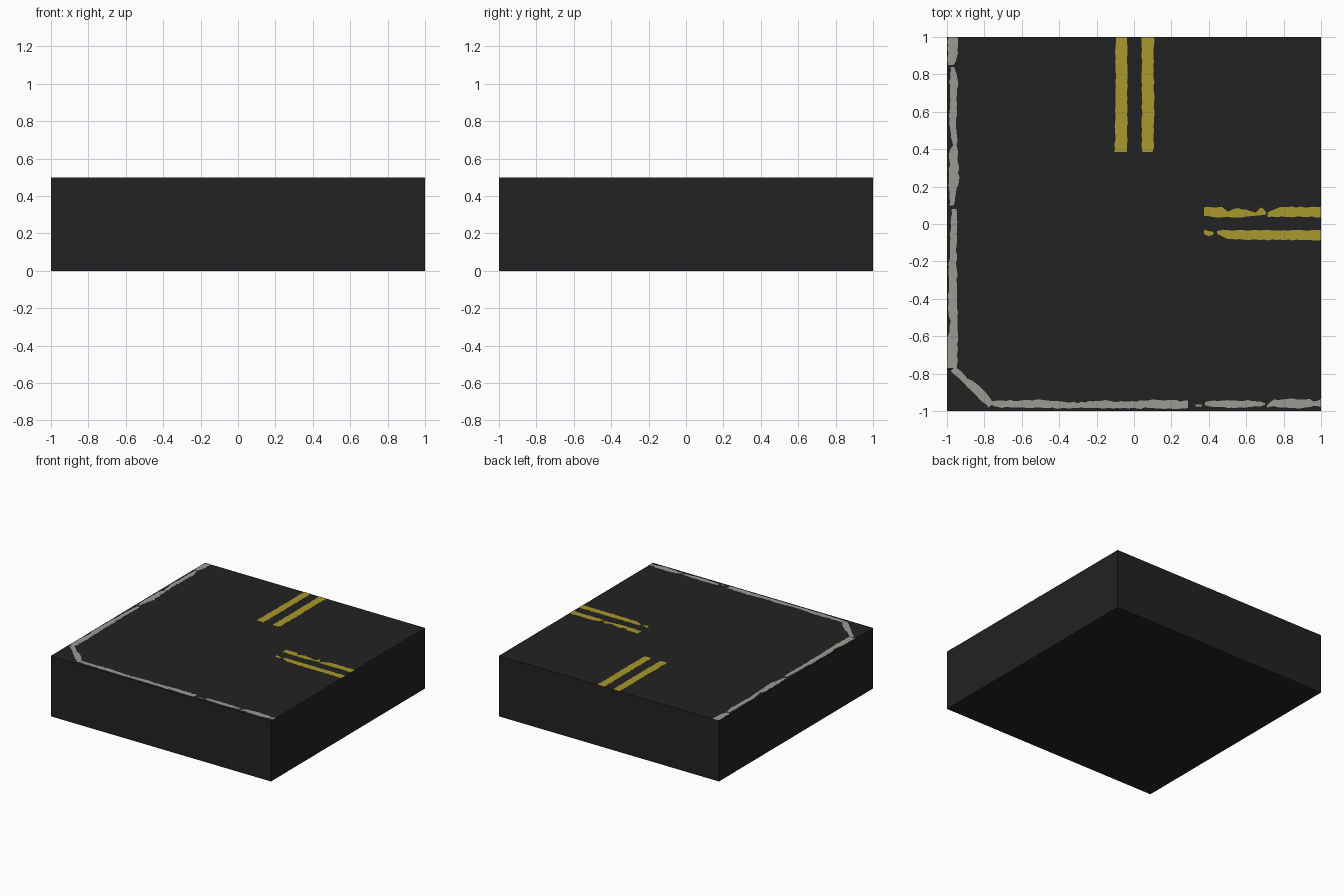
import bpy, bmesh, random

random.seed(4)
TOP, LIFT = 0.498, 0.0015


def material(name, rgb):
    m = bpy.data.materials.new(name)
    m.diffuse_color = (*rgb, 1)
    return m


ASPHALT = material("dark asphalt", (0.016, 0.016, 0.016))
YELLOW = material("faded yellow paint", (0.392, 0.315, 0.026))
WHITE = material("worn white paint", (0.33, 0.33, 0.30))


def finish(name, bm, mat):
    bmesh.ops.recalc_face_normals(bm, faces=bm.faces[:])
    me = bpy.data.meshes.new(name)
    bm.to_mesh(me)
    bm.free()
    me.materials.append(mat)
    ob = bpy.data.objects.new(name, me)
    bpy.context.collection.objects.link(ob)


def clamp(v):
    return max(-1.0, min(1.0, v))


def ribbon(name, mat, pieces, place, rough=0.004, step=0.022):
    """Thin worn paint plates; each piece lists stations (t, low, high)."""
    bm = bmesh.new()
    for stations in pieces:
        low, high = [], []
        for (t0, a0, b0), (t1, a1, b1) in zip(stations, stations[1:]):
            n = max(1, round((t1 - t0) / step))
            for i in range(n + (t1 == stations[-1][0])):
                f = i / n
                t = t0 + (t1 - t0) * f
                low.append((t, a0 + (a1 - a0) * f + random.uniform(-rough, rough)))
                high.append((t, b0 + (b1 - b0) * f + random.uniform(-rough, rough)))
        rings = []
        for a, b in zip(low, high):
            ring = []
            for p, z in ((a, TOP), (a, TOP + LIFT), (b, TOP + LIFT), (b, TOP)):
                x, y = place(*p)
                ring.append(bm.verts.new((clamp(x), clamp(y), z)))
            rings.append(ring)
        for r, s in zip(rings, rings[1:]):
            for k in range(4):
                bm.faces.new((r[k], r[(k + 1) % 4], s[(k + 1) % 4], s[k]))
        bm.faces.new(rings[0])
        bm.faces.new(rings[-1])
    finish(name, bm, mat)


def along_x(t, d):
    return t, d


def along_y(t, d):
    return d, t


def along_diagonal(t, d):
    return t + d * 0.707, -1.735 - t + d * 0.707


# Road slab
bm = bmesh.new()
bmesh.ops.create_cube(bm, size=1)
for v in bm.verts:
    v.co = (v.co.x * 2, v.co.y * 2, (v.co.z + 0.5) * TOP)
finish("road_slab", bm, ASPHALT)

# Double yellow centre lines towards the back
ribbon("back_centre_lines", YELLOW,
       [[(0.385, -0.102, -0.036), (1, -0.098, -0.035)],
        [(0.385, 0.045, 0.1), (0.41, 0.042, 0.106), (1, 0.042, 0.107)]],
       along_y, 0.003)

# Double yellow centre lines towards the right, more worn
ribbon("right_centre_lines", YELLOW,
       [[(0.375, 0.04, 0.09), (0.47, 0.037, 0.09), (0.5, 0.037, 0.066),
         (0.54, 0.037, 0.085), (0.6, 0.037, 0.077), (0.65, 0.042, 0.06),
         (0.68, 0.045, 0.088), (0.705, 0.05, 0.07)],
        [(0.715, 0.038, 0.06), (0.78, 0.037, 0.09), (1, 0.036, 0.092)],
        [(0.375, -0.055, -0.034), (0.4, -0.064, -0.034), (0.425, -0.058, -0.04)],
        [(0.445, -0.055, -0.035), (0.5, -0.083, -0.033), (1, -0.087, -0.033)]],
       along_x, 0.003)

# White edge line on the left
ribbon("left_edge_line", WHITE,
       [[(-0.77, -1, -0.945), (-0.6, -0.995, -0.942), (-0.52, -0.98, -0.948),
         (-0.47, -0.995, -0.943), (-0.1, -0.985, -0.95), (0.08, -0.975, -0.947)],
        [(0.1, -0.985, -0.965), (0.23, -0.99, -0.936), (0.4, -0.985, -0.945),
         (0.42, -0.965, -0.947), (0.5, -0.985, -0.948), (0.6, -0.985, -0.95),
         (0.68, -0.985, -0.95), (0.76, -0.985, -0.938), (0.84, -0.98, -0.96)],
        [(0.85, -0.99, -0.968), (0.89, -0.995, -0.945), (1, -0.995, -0.942)]],
       along_y)

# White edge line on the front
ribbon("front_edge_line", WHITE,
       [[(-0.77, -0.965, -0.952), (-0.73, -0.98, -0.945), (-0.5, -0.985, -0.942),
         (-0.3, -0.985, -0.955), (-0.2, -0.985, -0.942), (-0.05, -0.985, -0.952),
         (0.1, -0.985, -0.94), (0.29, -0.985, -0.948)],
        [(0.33, -0.976, -0.962), (0.36, -0.976, -0.966)],
        [(0.38, -0.972, -0.95), (0.5, -0.98, -0.945), (0.65, -0.978, -0.945),
         (0.7, -0.97, -0.96)],
        [(0.71, -0.985, -0.965), (0.75, -0.975, -0.94), (0.85, -0.985, -0.935),
         (0.94, -0.98, -0.935), (0.96, -0.972, -0.95), (1, -0.98, -0.938)]],
       along_x)

# White chamfer across the front left corner
ribbon("corner_edge_line", WHITE,
       [[(-0.965, -0.02, 0.012), (-0.9, -0.018, 0.015), (-0.86, -0.018, 0.03),
         (-0.8, -0.018, 0.03), (-0.765, -0.015, 0.015)]],
       along_diagonal, 0.003)
